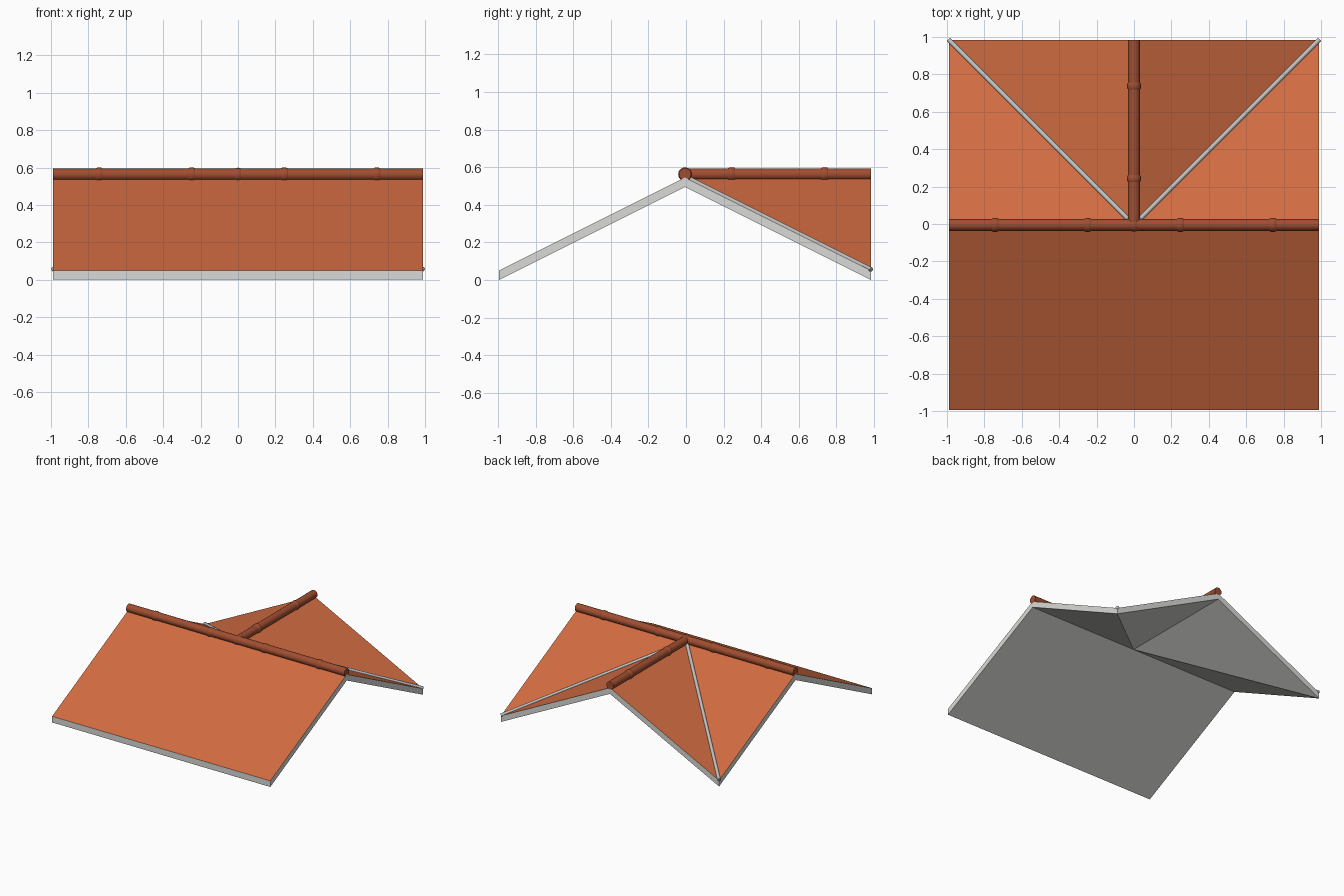
import bpy, bmesh, math
from mathutils import Vector

if "Cube" in bpy.data.objects:
    bpy.data.objects.remove(bpy.data.objects["Cube"])

R = 0.99          # half width of the roof
YC = -0.005       # y of the main ridge
T = 0.05          # vertical slab thickness
RZ = 0.5625       # height of ridge tile axis


def material(name, rgb):
    m = bpy.data.materials.new(name)
    m.diffuse_color = (*rgb, 1)
    m.use_nodes = True
    m.node_tree.nodes["Principled BSDF"].inputs["Base Color"].default_value = m.diffuse_color
    return m


TILE = material("terracotta roof", (0.64, 0.15, 0.053))
RIDGE = material("dark terracotta ridge", (0.35, 0.075, 0.03))
EDGE = material("light grey slab", (0.70, 0.70, 0.68))
METAL = material("grey valley metal", (0.52, 0.53, 0.52))


def finish(name, bm, mats, smooth=False):
    bmesh.ops.recalc_face_normals(bm, faces=bm.faces)
    me = bpy.data.meshes.new(name)
    bm.to_mesh(me)
    bm.free()
    for m in mats:
        me.materials.append(m)
    ob = bpy.data.objects.new(name, me)
    bpy.context.collection.objects.link(ob)
    if smooth:
        bpy.ops.object.select_all(action='DESELECT')
        ob.select_set(True)
        bpy.context.view_layer.objects.active = ob
        bpy.ops.object.shade_smooth_by_angle(angle=math.radians(40))
    return ob


def lathe(name, a, b, profile, mat, sides):
    """Closed solid around the axis a-b; profile = (fraction along axis, radius)."""
    a, b = Vector(a), Vector(b)
    rot = (b - a).to_track_quat('Z', 'Y')
    bm = bmesh.new()
    rings = []
    for t, r in profile:
        rings.append([bm.verts.new(a.lerp(b, t) + rot @ Vector(
            (r * math.cos(2 * math.pi * k / sides), r * math.sin(2 * math.pi * k / sides), 0)))
            for k in range(sides)])
    for p, q in zip(rings, rings[1:]):
        for k in range(sides):
            j = (k + 1) % sides
            bm.faces.new((p[k], p[j], q[j], q[k]))
    bm.faces.new(rings[0])
    bm.faces.new(rings[-1])
    return finish(name, bm, [mat], True)


# Roof slab: main gable along x with a cross gable running to the back
plan = [(-1, -1), (1, -1), (1, 0), (1, 1), (0, 1), (-1, 1), (-1, 0), (0, 0)]
panels = [(0, 1, 2, 7, 6), (2, 3, 7), (3, 4, 7), (4, 5, 7), (5, 6, 7)]
bm = bmesh.new()


def height(x, y):
    return 0.5 * R * (1 + y if y < 0 else 1 - min(abs(x), y))


top, low = [[bm.verts.new((x * R, y * R + YC, height(x, y) + dz)) for x, y in plan]
            for dz in (T, 0)]
for p in panels:
    bm.faces.new([top[i] for i in p])
    bm.faces.new([low[i] for i in reversed(p)])
for i in range(7):
    j = (i + 1) % 7
    bm.faces.new((low[i], low[j], top[j], top[i]))
bmesh.ops.recalc_face_normals(bm, faces=bm.faces)
for f in bm.faces:
    f.material_index = 0 if f.normal.z > 0.5 else 1
finish("roof_slab", bm, [TILE, EDGE])

# Ridge tubes
tube = [(0, 0.032), (1, 0.032)]
lathe("main_ridge", (-R, YC, RZ), (R, YC, RZ), tube, RIDGE, 24)
lathe("back_ridge", (0, YC, RZ), (0, R + YC, RZ), tube, RIDGE, 24)

# Joint collars on the ridges
collar = [(0, 0.031), (0.2, 0.0365), (0.8, 0.0365), (1, 0.031)]
W = 0.02
for i, f in enumerate((-0.75, -0.25, 0.25, 0.75)):
    x = f * R
    lathe(f"main_collar_{i}", (x - W, YC, RZ), (x + W, YC, RZ), collar, RIDGE, 24)
    if f > 0:
        y = f * R + YC
        lathe(f"back_collar_{i}", (0, y - W, RZ), (0, y + W, RZ), collar, RIDGE, 24)

# Ball where the ridges meet
bm = bmesh.new()
bmesh.ops.create_uvsphere(bm, u_segments=20, v_segments=12, radius=0.036)
bmesh.ops.translate(bm, verts=bm.verts, vec=(0, YC, RZ))
finish("ridge_ball", bm, [RIDGE], True)

# Valley rods on the two inside corners
for s, n in ((-1, "left"), (1, "right")):
    lathe(f"valley_rod_{n}", (0, YC, 0.55), (s * R, R + YC, 0.055),
          [(0, 0.0125), (1, 0.0125)], METAL, 12)
